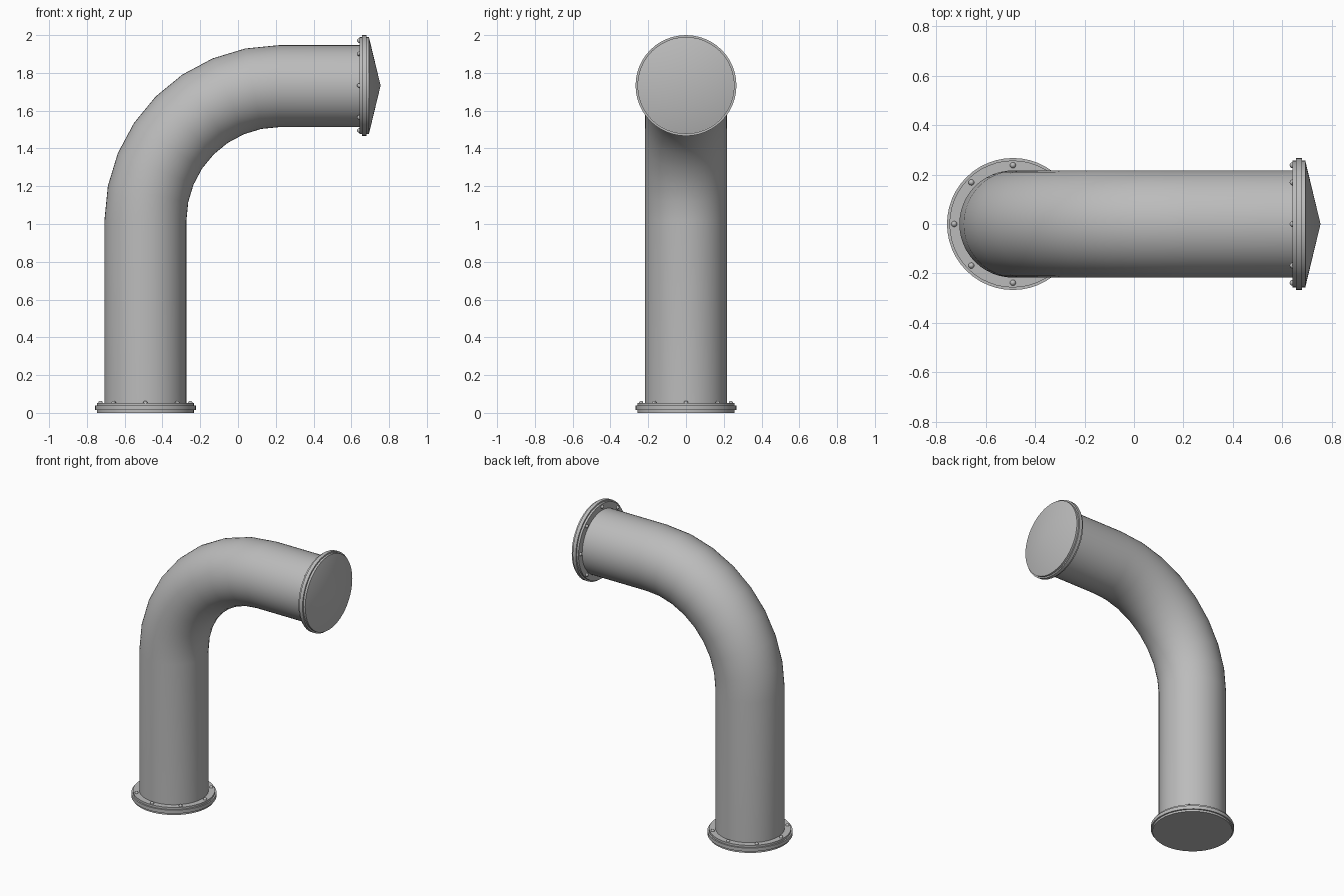
import bpy, bmesh
from math import radians, pi, cos, sin
from mathutils import Matrix, Vector

cube = bpy.data.objects.get("Cube")
if cube:
    bpy.data.objects.remove(cube, do_unlink=True)

PIPE_X, PIPE_R = -0.49, 0.217      # riser axis and pipe radius
BEND = Vector((0.22, 0, 1.02))     # centre of the elbow
AXIS_Z = 1.733                     # height of the horizontal run
END_X = 0.694                      # outer face of the end flange
SIDES = 48

grey = bpy.data.materials.new("pipe_grey")
grey.use_nodes = True
colour = (0.5, 0.5, 0.5, 1)
grey.diffuse_color = colour
grey.node_tree.nodes["Principled BSDF"].inputs["Base Color"].default_value = colour


def finish(bm, name, matrix=Matrix()):
    bmesh.ops.remove_doubles(bm, verts=bm.verts, dist=1e-5)
    bmesh.ops.recalc_face_normals(bm, faces=bm.faces)
    mesh = bpy.data.meshes.new(name)
    bm.to_mesh(mesh)
    bm.free()
    mesh.materials.append(grey)
    obj = bpy.data.objects.new(name, mesh)
    obj.matrix_world = matrix
    bpy.context.collection.objects.link(obj)
    bpy.ops.object.select_all(action='DESELECT')
    obj.select_set(True)
    bpy.context.view_layer.objects.active = obj
    bpy.ops.object.shade_smooth_by_angle(angle=radians(30))
    return obj


def lathe(name, profile, matrix):
    bm = bmesh.new()
    verts = [bm.verts.new((r, 0, z)) for r, z in profile]
    edges = [bm.edges.new(pair) for pair in zip(verts, verts[1:])]
    bmesh.ops.spin(bm, geom=verts + edges, cent=(0, 0, 0), axis=(0, 0, 1),
                   angle=2 * pi, steps=SIDES, use_merge=True)
    return finish(bm, name, matrix)


def bolt_ring(name, matrix):
    bm = bmesh.new()
    for i in range(8):
        a = i * pi / 4
        spot = Matrix.Translation((0.238 * cos(a), 0.238 * sin(a), 0.052))
        bmesh.ops.create_uvsphere(bm, u_segments=12, v_segments=8,
                                  radius=0.012, matrix=spot)
    return finish(bm, name, matrix)


# Pipe: riser, eight-step elbow, horizontal run
bm = bmesh.new()
bmesh.ops.create_circle(bm, segments=SIDES, radius=PIPE_R,
                        matrix=Matrix.Translation((PIPE_X, 0, 0.02)))
ring = bm.edges[:]


def extend(edges, offset):
    geom = bmesh.ops.extrude_edge_only(bm, edges=edges)["geom"]
    bmesh.ops.translate(bm, vec=offset,
                        verts=[g for g in geom if isinstance(g, bmesh.types.BMVert)])
    return [g for g in geom if isinstance(g, bmesh.types.BMEdge)
            and len(g.link_faces) == 1]


ring = extend(ring, (0, 0, BEND.z - 0.02))
last = bmesh.ops.spin(bm, geom=ring, cent=BEND, axis=(0, 1, 0),
                      angle=pi / 2, steps=8)["geom_last"]
ring = [g for g in last if isinstance(g, bmesh.types.BMEdge)]
extend(ring, (END_X - 0.02 - BEND.x, 0, 0))
finish(bm, "pipe")

# Stepped flanges with bolts, one under the riser and one on the open end
flange = [(0, 0), (0.257, 0), (0.257, 0.014), (0.267, 0.014), (0.267, 0.038),
          (0.257, 0.038), (0.257, 0.052), (0.2, 0.052)]
base = Matrix.Translation((PIPE_X, 0, 0))
end = Matrix.Translation((END_X, 0, AXIS_Z)) @ Matrix.Rotation(-pi / 2, 4, 'Y')
for label, place in (("base", base), ("end", end)):
    lathe(label + "_flange", flange, place)
    bolt_ring(label + "_bolts", place)

# Shallow cone closing the end
lathe("end_cone", [(0, -0.061), (0.253, 0)], end)
